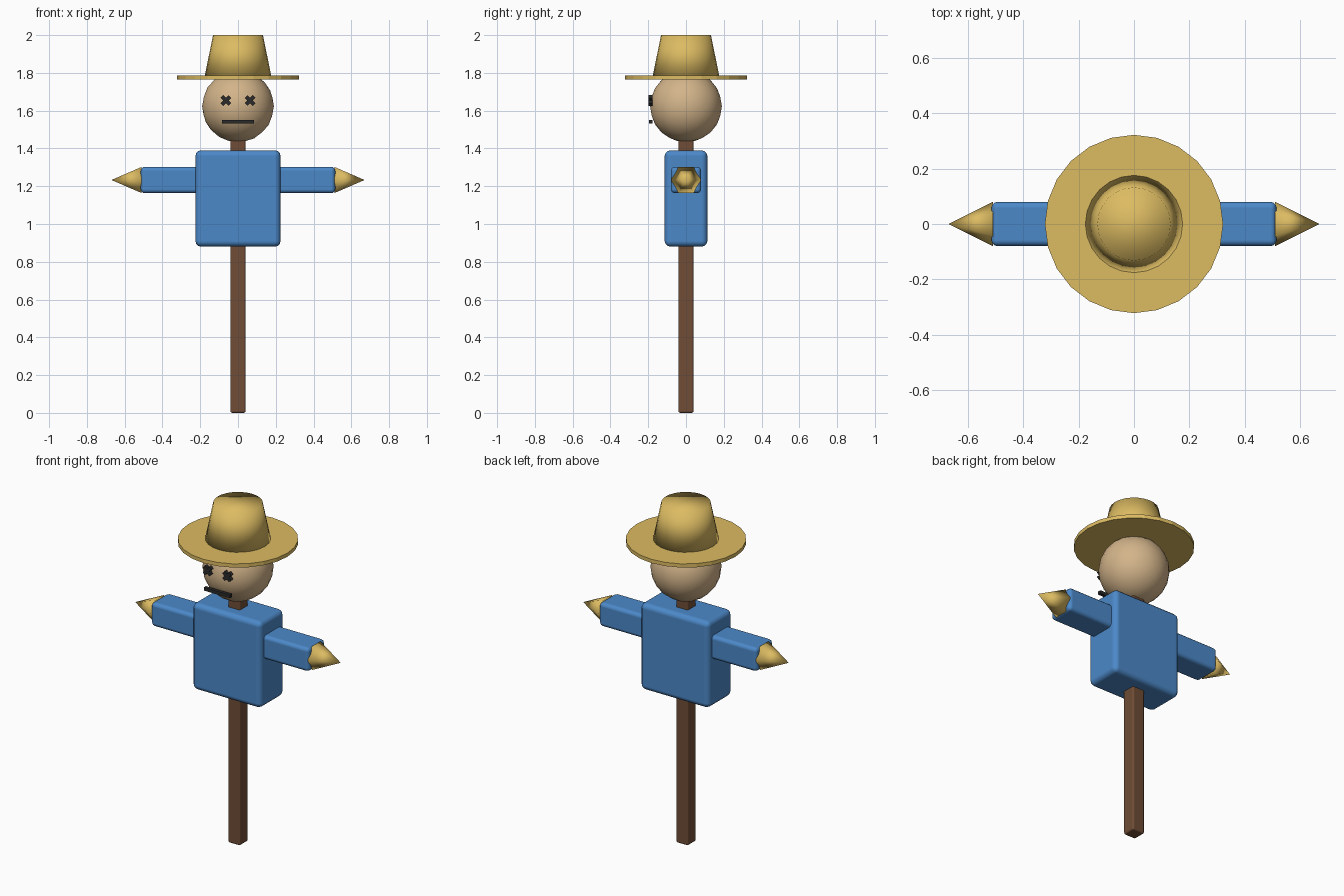
import bpy
from math import radians
from mathutils import Matrix

if "Cube" in bpy.data.objects:
    bpy.data.objects.remove(bpy.data.objects["Cube"], do_unlink=True)


def material(name, r, g, b):
    """Flat material from 0-255 display values, stored as linear colour."""
    def lin(v):
        v /= 255
        return v / 12.92 if v <= 0.04045 else ((v + 0.055) / 1.055) ** 2.4
    colour = (lin(r), lin(g), lin(b), 1)
    mat = bpy.data.materials.new(name)
    mat.use_nodes = True
    mat.diffuse_color = colour
    bsdf = next(n for n in mat.node_tree.nodes if n.type == "BSDF_PRINCIPLED")
    bsdf.inputs["Base Color"].default_value = colour
    bsdf.inputs["Roughness"].default_value = 0.8
    return mat


straw = material("straw", 220, 187, 98)
shirt = material("blue cloth", 76, 137, 201)
sack = material("sackcloth", 211, 180, 138)
wood = material("brown wood", 112, 77, 54)
thread = material("black thread", 42, 42, 42)


def finish(name, mat, smooth=False):
    obj = bpy.context.object
    obj.name = obj.data.name = name
    obj.data.materials.append(mat)
    if smooth:
        obj.data.shade_smooth()
    return obj


def box(name, mat, centre, size, bevel=0.0, turn=0.0):
    """Box with optional rounded edges, turned about the y axis."""
    bpy.ops.mesh.primitive_cube_add(size=1, location=centre)
    obj = finish(name, mat, bevel > 0)
    obj.data.transform(Matrix.Diagonal((*size, 1)))
    obj.rotation_euler.y = radians(turn)
    if bevel:
        mod = obj.modifiers.new("rounded edges", "BEVEL")
        mod.width = bevel
        mod.segments = 3
        mod.harden_normals = True
    return obj


# Pole and body
box("pole", wood, (0, 0, 0.75), (0.08, 0.08, 1.5), 0.01)
box("torso", shirt, (0, 0, 1.135), (0.45, 0.226, 0.51), 0.03)

# Sleeves, straw hands and crossed eyes on both sides
for side, label in ((1, "left"), (-1, "right")):
    box(f"{label}_sleeve", shirt, (side * 0.345, 0, 1.233), (0.34, 0.16, 0.14), 0.022)
    bpy.ops.mesh.primitive_cone_add(vertices=6, radius1=0.08, depth=0.16,
                                    location=(side * 0.59, 0, 1.233),
                                    rotation=(0, side * radians(90), 0))
    finish(f"{label}_straw_hand", straw, True)
    for turn in (45, -45):
        box(f"{label}_eye_stitch", thread, (side * 0.064, -0.187, 1.654),
            (0.06, 0.021, 0.021), turn=turn)

# Head and mouth
bpy.ops.mesh.primitive_ico_sphere_add(subdivisions=3, radius=0.19, location=(0, 0, 1.623))
finish("head", sack, True)
box("mouth", thread, (0, -0.187, 1.542), (0.17, 0.019, 0.019))

# Hat
bpy.ops.mesh.primitive_cylinder_add(vertices=24, radius=0.322, depth=0.022,
                                    location=(0, 0, 1.776))
finish("hat_brim", straw)
bpy.ops.mesh.primitive_cone_add(vertices=24, radius1=0.177, radius2=0.132, depth=0.22,
                                location=(0, 0, 1.89))
finish("hat_crown", straw, True)
